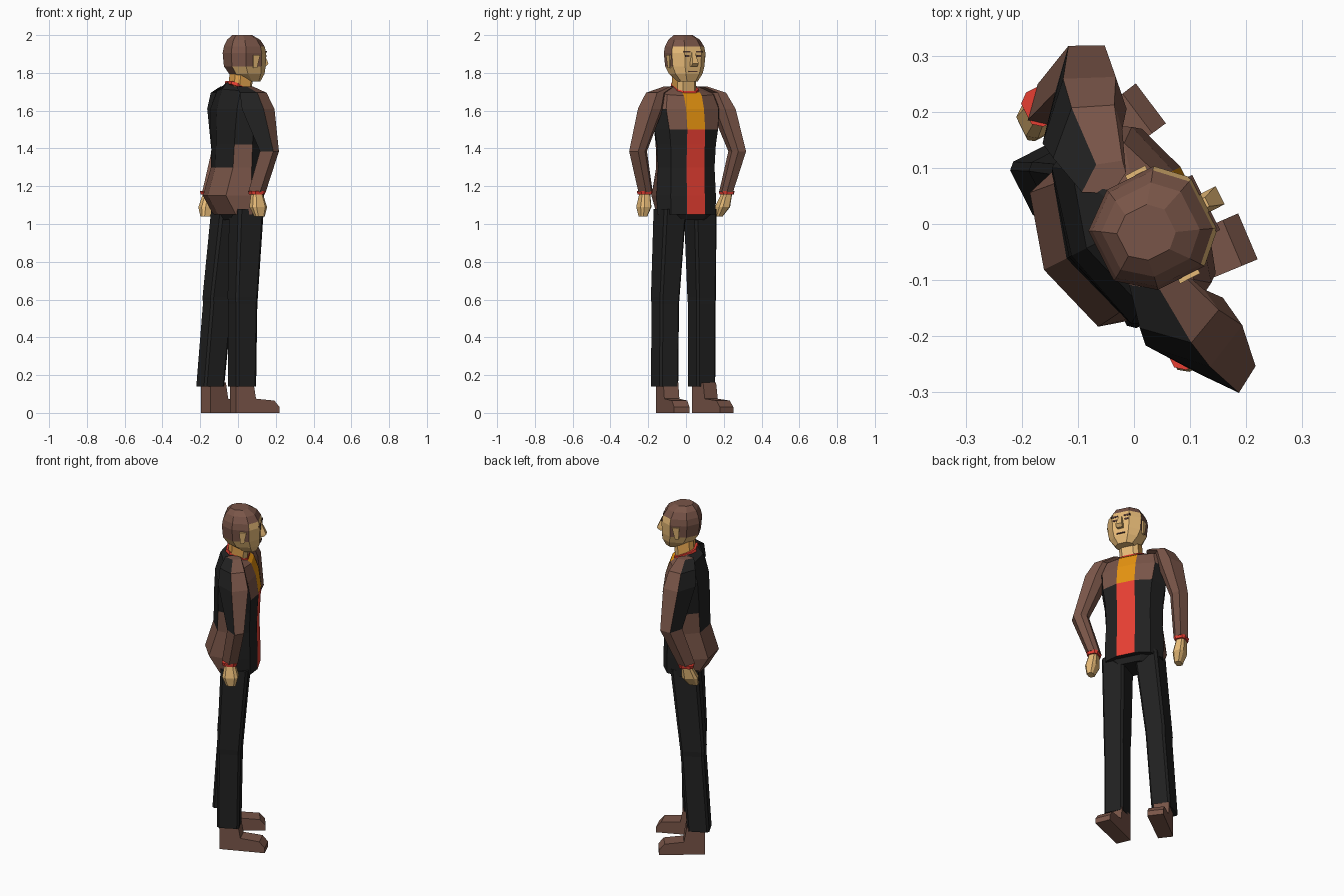
import bpy, bmesh, math
from mathutils import Vector

if "Cube" in bpy.data.objects:
    bpy.data.objects.remove(bpy.data.objects["Cube"])

YAW = math.radians(27)          # the whole figure is turned toward +x


def material(name, r, g, b):
    def lin(c):
        c /= 255
        return c / 12.92 if c <= 0.04045 else ((c + 0.055) / 1.055) ** 2.4
    m = bpy.data.materials.new(name)
    m.diffuse_color = (lin(r), lin(g), lin(b), 1)
    m.use_nodes = True
    m.node_tree.nodes["Principled BSDF"].inputs["Base Color"].default_value = m.diffuse_color
    return m


BROWN = material("brown", 121, 85, 72)
BLACK = material("black", 33, 33, 33)
RED = material("red", 244, 67, 54)
ORANGE = material("orange", 243, 156, 18)
SKIN = material("skin", 250, 202, 130)
TAN = material("tan", 243, 176, 85)
DARK = material("dark brown", 85, 58, 50)


def loft(name, rings, mats, rule=lambda i, s: 0, yaw=0):
    """Skin a stack of rings; rule(ring, side) picks the material slot."""
    bm = bmesh.new()
    vs = [[bm.verts.new(p) for p in r] for r in rings]
    n = len(rings[0])
    for i in range(len(rings) - 1):
        for s in range(n):
            t = (s + 1) % n
            f = bm.faces.new((vs[i][s], vs[i][t], vs[i + 1][t], vs[i + 1][s]))
            f.material_index = rule(i, s)
    bm.faces.new(vs[0]).material_index = rule(0, 0)
    bm.faces.new(vs[-1]).material_index = rule(len(rings) - 2, 0)
    bmesh.ops.recalc_face_normals(bm, faces=bm.faces)
    me = bpy.data.meshes.new(name)
    bm.to_mesh(me)
    bm.free()
    for m in mats:
        me.materials.append(m)
    ob = bpy.data.objects.new(name, me)
    ob.rotation_euler.z = yaw
    bpy.context.collection.objects.link(ob)
    return ob


OCT = [(1, -.6), (1, .6), (.6, 1), (-.6, 1), (-1, .6), (-1, -.6), (-.6, -1), (.6, -1)]
BOX = [(1, -1), (1, 1), (-1, 1), (-1, -1)]


def ring(f, l, z, a, b, shape=OCT, tilt=0):
    """Ring in body coordinates: f is forward, l is to the figure's left."""
    return [Vector((f + a * u, l + b * v, z + tilt * a * u)) for u, v in shape]


def plate(name, f, l, z, a, b, h, mat):
    return loft(name, [ring(f, l, z - h, a, b, BOX), ring(f, l, z + h, a, b, BOX)], [mat], yaw=YAW)


# Jacket: split at the shirt stripe in front and at the back seam
def jacket_ring(z, f0, f1, h, tilt=0, w=.053):
    half = [(f1, w), (f1 - .03, .78 * h), (f0 * .1 + f1 * .1, h), (f0 + .04, .78 * h)]
    pts = half + [(f0, 0)] + [(f, -l) for f, l in reversed(half)]
    return [Vector((f, l, z + tilt * f)) for f, l in pts]


def jacket_rule(i, s):
    high = i >= 4
    if s == 8:
        return 3 if high else 2                 # shirt stripe
    if s in (0, 7):
        return 0 if high else 1                 # front panels
    if s in (3, 4):
        return 0 if i < 2 else 1                # back
    if s in (2, 5):
        return 0 if i < 3 else 1                # rear sides
    return 0 if i >= 5 else 1


loft("jacket", [
    jacket_ring(1.05, -.12, .115, .17),
    jacket_ring(1.15, -.18, .115, .172),
    jacket_ring(1.30, -.135, .11, .165),
    jacket_ring(1.42, -.13, .115, .172),
    jacket_ring(1.50, -.13, .12, .185),
    jacket_ring(1.61, -.125, .105, .20),
    jacket_ring(1.695, -.095, .08, .175, -.2),
    jacket_ring(1.722, -.065, .06, .085, -.45),
], [BROWN, BLACK, RED, ORANGE], jacket_rule, YAW)

# Collar and neck
loft("collar", [ring(0, -.006, 1.712, .062, .066, tilt=-.45),
                ring(0, -.006, 1.73, .059, .063, tilt=-.45)], [RED], yaw=YAW)
loft("neck", [ring(.0, -.01, 1.66, .052, .055), ring(.012, -.018, 1.80, .054, .056)],
     [TAN, SKIN], lambda i, s: int(s in (0, 1, 7)), YAW)

# Sleeves, cuffs and hands; the sleeve has a ridge on the outside
SLEEVE = [(.9, -.5), (1, .4), (0, 1), (-1, -.3), (-.3, -1), (.4, -1)]
ARMS = (
    ("left", 1, (-.04, .262), (-.075, .23), (.04, .288, .058, .048)),
    ("right", -1, (-.01, -.24), (-.002, -.255), (.03, -.305, .048, .048)),
)
for tag, side, wrist, tip, elbow in ARMS:
    shape = [(u, v * side) for u, v in SLEEVE]
    loft(tag + "_sleeve", [
        ring(*wrist, 1.17, .045, .038, shape),
        ring(elbow[0], elbow[1], 1.385, elbow[2], elbow[3], shape),
        ring(.005, side * .222, 1.61, .085, .066, shape),
        ring(-.005, side * .185, 1.695, .07, .05, shape),
        ring(-.012, side * .10, 1.728, .045, .025, shape),
    ], [BROWN, BLACK], lambda i, s: int(i >= 1 and s in (2, 3)), YAW)
    loft(tag + "_cuff", [ring(*wrist, 1.155, .038, .031), ring(*wrist, 1.174, .042, .034)],
         [RED], yaw=YAW)
    mid = [(a + b) / 2 for a, b in zip(wrist, tip)]
    loft(tag + "_hand", [
        ring(*tip, 1.04, .026, .018),
        ring(*mid, 1.09, .043, .032),
        ring(*wrist, 1.16, .028, .024),
    ], [SKIN], yaw=YAW)

# Trouser legs: hip, knee, hem as world x, y
LEGS = {
    "right": [(.045, -.085), (.025, -.11), (.022, -.113)],
    "left": [(-.05, .075), (-.108, .083), (-.147, .083)],
}
CHAMFER = [(1, -.8), (1, .8), (.8, 1), (-.8, 1), (-1, .8), (-1, -.8), (-.8, -1), (.8, -1)]


def to_body(p):
    c, s = math.cos(YAW), math.sin(YAW)
    return (p[0] * c + p[1] * s, -p[0] * s + p[1] * c)


for tag, (hip, knee, hem) in LEGS.items():
    loft(tag + "_trouser_leg", [
        ring(*to_body(hem), .14, .06, .056, CHAMFER),
        ring(*to_body(knee), .58, .064, .056, CHAMFER),
        ring(*to_body(knee), .61, .066, .058, CHAMFER),
        ring(*to_body(hip), 1.08, .076, .066, CHAMFER),
    ], [BLACK], yaw=YAW)
loft("trouser_seat", [ring(0, 0, 1.02, .07, .10), ring(0, 0, 1.07, .095, .15)], [BLACK], yaw=YAW)

# Shoes: side profile swept across the foot width
PROFILE = [(0, 0), (0, .16), (.10, .16), (.115, .075), (.22, .065), (.25, .03), (.25, 0)]
for tag, toe, deg in (("right", (.203, -.022), 23), ("left", (.03, .215), 37)):
    d = Vector((math.cos(math.radians(deg)), math.sin(math.radians(deg)), 0))
    side = Vector((-d.y, d.x, 0))
    heel = Vector((*toe, 0)) - d * .25
    loft(tag + "_shoe", [[heel + d * u + Vector((0, 0, v)) + side * w * (.042 + .01 * u)
                          for u, v in PROFILE] for w in (-1, 1)], [BROWN])


# Head: face skin in front, hair on top, sides and back
HL = -.024


def head_ring(z, f0, f1, h):
    d = f1 - f0
    half = [(f1, .5 * h), (f1 - .25 * d, h), (f0 + .3 * d, h), (f0, .5 * h)]
    return [Vector((f, HL + l, z)) for f, l in half + [(f, -l) for f, l in reversed(half)]]


def head_rule(i, s):
    if s in (2, 3, 4):
        return int(i >= (1 if s == 3 else 2))
    if s in (1, 5):
        return int(i >= 2)
    return int(i >= 4)


loft("head", [
    head_ring(1.755, .02, .108, .05),
    head_ring(1.795, -.045, .125, .08),
    head_ring(1.835, -.072, .128, .094),
    head_ring(1.905, -.078, .13, .1),
    head_ring(1.94, -.072, .122, .094),
    head_ring(1.975, -.058, .10, .076),
    head_ring(2.0, -.035, .06, .045),
], [SKIN, BROWN], head_rule, YAW)

# Face details
loft("nose", [ring(.132, HL, 1.835, .012, .018, BOX), ring(.138, HL, 1.85, .022, .018, BOX),
              ring(.126, HL, 1.908, .008, .009, BOX)], [SKIN], yaw=YAW)
plate("mouth", .128, HL, 1.807, .004, .024, .003, DARK)
for s in (1, -1):
    plate("eyebrow", .128, HL + s * .036, 1.912, .004, .019, .005, DARK)
    plate("eye", .128, HL + s * .034, 1.889, .004, .013, .005, DARK)
    loft("ear", [ring(.04, HL + s * .09, 1.825, .010, .010, BOX),
                 ring(.045, HL + s * .096, 1.895, .020, .012, BOX)], [SKIN], yaw=YAW)
